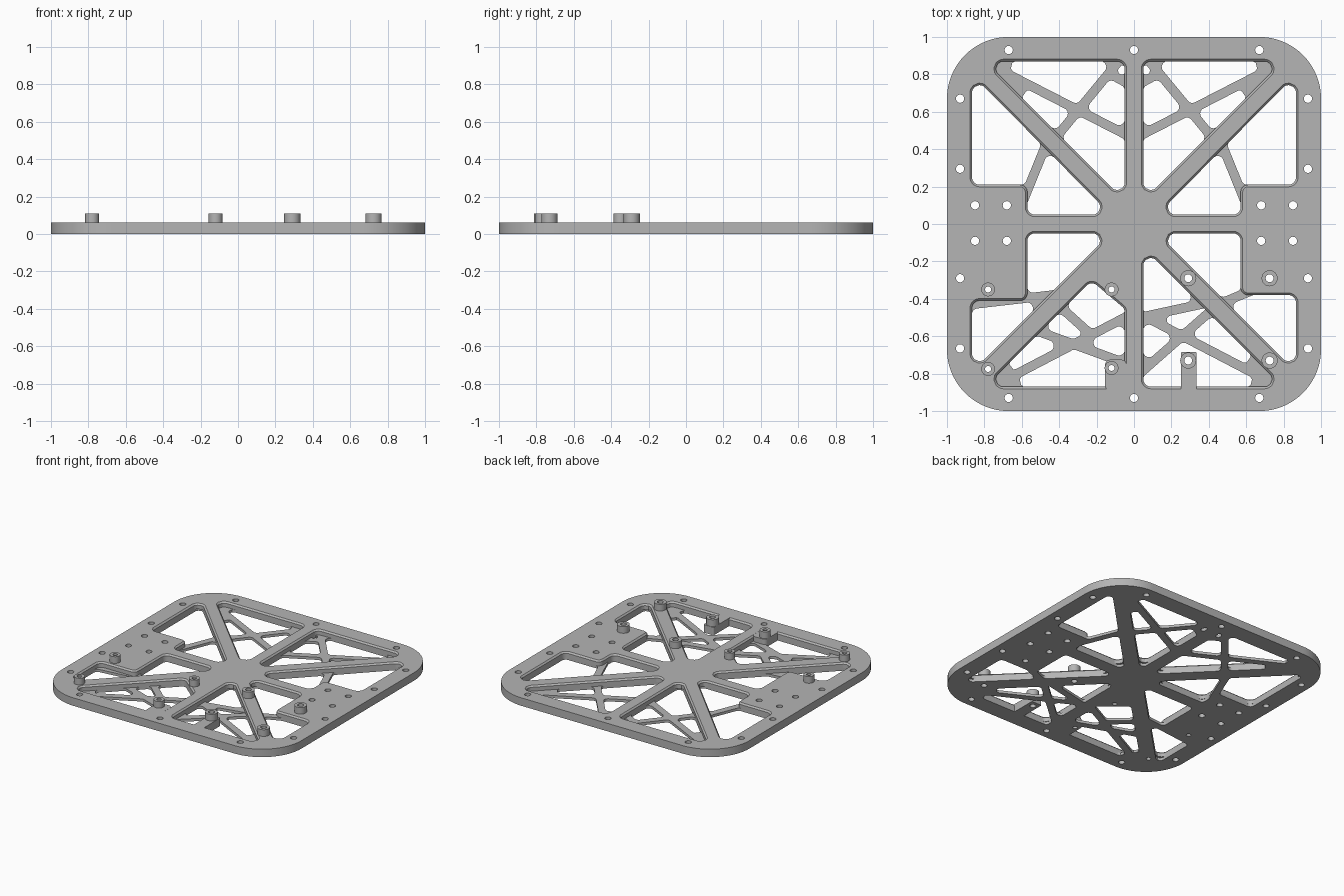
import bpy, bmesh, math
from mathutils import Vector
from mathutils.geometry import intersect_point_line

if "Cube" in bpy.data.objects:
    bpy.data.objects.remove(bpy.data.objects["Cube"])

grey = bpy.data.materials.new("plain grey")
grey.use_nodes = True
grey.diffuse_color = (0.46, 0.46, 0.46, 1)
grey.node_tree.nodes["Principled BSDF"].inputs["Base Color"].default_value = grey.diffuse_color

FLOOR, TOP, POST_TOP = 0.02, 0.06, 0.11


def rounded(points, radius, steps=7):
    """Polygon with every corner turned into an arc."""
    pts = [Vector(p) for p in points]
    out = []
    for i, p in enumerate(pts):
        before, after = pts[i - 1] - p, pts[(i + 1) % len(pts)] - p
        u, v = before.normalized(), after.normalized()
        half = math.acos(max(-1, min(1, u.dot(v)))) / 2
        reach = min(radius / math.tan(half), 0.46 * before.length, 0.46 * after.length)
        if reach < 0.001:
            out.append(p)
            continue
        r = reach * math.tan(half)
        centre = p + (u + v).normalized() * (r / math.sin(half))
        a, b = p + u * reach - centre, p + v * reach - centre
        out += [centre + a.lerp(b, k / steps).normalized() * r for k in range(steps + 1)]
    return out


def circle(x, y, radius, sides=24):
    return [Vector((x + radius * math.cos(k * math.tau / sides),
                    y + radius * math.sin(k * math.tau / sides))) for k in range(sides)]


def box(x0, x1, y0, y1):
    return [(x0, y0), (x1, y0), (x1, y1), (x0, y1)]


def area(loop):
    return sum(loop[i - 1].cross(p) for i, p in enumerate(loop)) / 2


def grown(loop, d):
    side = 1 if area(loop) > 0 else -1
    out = []
    for i, p in enumerate(loop):
        t = (loop[(i + 1) % len(loop)] - p).normalized() + (p - loop[i - 1]).normalized()
        out.append(p + Vector((t.y, -t.x)).normalized() * d * side)
    return out


def solid(name, outline, z0, z1, holes=(), pockets=(), chamfer=0.011):
    """Flat slab with straight holes and pockets chamfered at the top."""
    bm = bmesh.new()
    rims = {z0: [], z1: []}
    jobs = [(loop, 0) for loop in [outline, *holes]] + [(loop, chamfer) for loop in pockets]
    for loop, cut in jobs:
        levels = [(loop, z0), (loop, z1 - cut)]
        if cut:
            levels.append((grown(loop, cut), z1))
        rings = [[bm.verts.new((p.x, p.y, z)) for p in ring] for ring, z in levels]
        for low, high in zip(rings, rings[1:]):
            for i in range(len(low)):
                bm.faces.new((low[i - 1], low[i], high[i], high[i - 1]))
        for ring, z in ((rings[0], z0), (rings[-1], z1)):
            rims[z] += [bm.edges.get((ring[i - 1], ring[i])) for i in range(len(ring))]
    for z, edges in rims.items():
        bmesh.ops.triangle_fill(bm, edges=edges, use_beauty=True,
                                normal=(0, 0, 1 if z == z1 else -1))
    bmesh.ops.recalc_face_normals(bm, faces=bm.faces)
    mesh = bpy.data.meshes.new(name)
    bm.to_mesh(mesh)
    bm.free()
    mesh.materials.append(grey)
    ob = bpy.data.objects.new(name, mesh)
    bpy.context.collection.objects.link(ob)
    bpy.ops.object.select_all(action="DESELECT")
    ob.select_set(True)
    bpy.context.view_layer.objects.active = ob
    bpy.ops.object.shade_smooth_by_angle(angle=math.radians(30))
    return ob


def clip(poly, origin, normal, gap):
    """Part of a polygon more than gap beyond a line."""
    out = []
    for i, q in enumerate(poly):
        p = poly[i - 1]
        dp, dq = (p - origin).dot(normal) - gap, (q - origin).dot(normal) - gap
        if dp * dq < 0:
            out.append(p.lerp(q, dp / (dp - dq)))
        if dq >= 0:
            out.append(q)
    return [p for i, p in enumerate(out) if (p - out[i - 1]).length > 0.006]


def inside(p, poly):
    hit = False
    for i, b in enumerate(poly):
        a = poly[i - 1]
        if (a.y > p.y) != (b.y > p.y) and p.x < a.x + (b.x - a.x) * (p.y - a.y) / (b.y - a.y):
            hit = not hit
    return hit


def openings(pocket, struts, width=0.05):
    """Cells left in a pocket once struts cross it."""
    cells = [[Vector(p) for p in pocket]]
    for x0, y0, x1, y1 in struts:
        a, b = Vector((x0, y0)), Vector((x1, y1))
        d = (b - a).normalized()
        n = Vector((-d.y, d.x))
        result = []
        for cell in cells:
            if any(inside(a.lerp(b, k / 20), cell) for k in range(1, 20)):
                result += [clip(cell, a, s * n, width / 2) for s in (1, -1)]
            else:
                result.append(cell)
        cells = [c for c in result if len(c) > 2 and abs(area(c)) > 0.0015]
    return [rounded(c, 0.03) for c in cells]


def flip(points):
    return [(-x, y) for x, y in points]


def flip_struts(struts):
    return [(-a, b, -c, d) for a, b, c, d in struts]


# Pockets between the ribs, each with the thin struts that cross its floor
back_inner = [(-0.05, 0.87), (-0.05, 0.125), (-0.795, 0.87)]
back_inner_struts = [(-0.75, 0.84, -0.04, 0.476), (-0.09, 0.86, -0.42, 0.46),
                     (-0.16, 0.82, -0.04, 0.755)]
back_outer = [(-0.866, 0.8), (-0.125, 0.05), (-0.57, 0.05), (-0.57, 0.21), (-0.866, 0.21)]
back_outer_struts = [(-0.46, 0.45, -0.59, 0.13)]
pockets = [
    (back_inner, back_inner_struts), (flip(back_inner), flip_struts(back_inner_struts)),
    (back_outer, back_outer_struts), (flip(back_outer), flip_struts(back_outer_struts)),
    # front, right-hand side
    ([(-0.57, -0.05), (-0.125, -0.05), (-0.866, -0.79), (-0.866, -0.41), (-0.57, -0.41)],
     [(-0.87, -0.43), (-0.35, -0.37)] and [(-0.87, -0.43, -0.35, -0.37)]),
    ([(-0.228, -0.303), (-0.05, -0.453), (-0.05, -0.87), (-0.795, -0.87)],
     [(-0.72, -0.85, -0.03, -0.49), (-0.55, -0.56, -0.03, -0.75), (-0.42, -0.42, -0.22, -0.6)]),
    # front, left-hand side
    ([(0.57, -0.05), (0.125, -0.05), (0.866, -0.79), (0.866, -0.38), (0.57, -0.38)],
     [(0.4, -0.45, 0.62, -0.36)]),
    ([(0.05, -0.125), (0.795, -0.87), (0.05, -0.87)],
     [(0.03, -0.48, 0.74, -0.85), (0.03, -0.8, 0.45, -0.43), (0.03, -0.5, 0.4, -0.42)]),
]
rib_pockets = [rounded(p, 0.04) for p, s in pockets]
floor_cells = [cell for p, s in pockets for cell in openings(p, s)]

# Standoff positions: the small set and the large set
small, small_bore = [(-0.78, -0.35), (-0.12, -0.35), (-0.78, -0.775), (-0.12, -0.77)], 0.016
large, large_bore = [(0.29, -0.29), (0.725, -0.29), (0.725, -0.73), (0.29, -0.73)], 0.021

# Screw holes round the rim and in the two side pads
screws = [(x, y) for y in (0.93, -0.93) for x in (-0.67, 0, 0.67)]
for side in (-1, 1):
    screws += [(side * 0.93, y) for y in (0.67, 0.295, -0.29, -0.665)]
    screws += [(side * x, y) for x in (0.68, 0.85) for y in (0.1, -0.09)]
bores = [circle(x, y, 0.022) for x, y in screws]
bores += [circle(x, y, small_bore) for x, y in small[:3]]
bores += [circle(x, y, large_bore) for x, y in large[:3]]

# Main plate: thin strutted floor with the ribbed frame on it
outline = rounded(box(-1, 1, -1, 1), 0.33, 24)
solid("strut_floor", outline, 0, FLOOR, holes=bores + floor_cells)
solid("ribbed_frame", outline, FLOOR, TOP, holes=bores, pockets=rib_pockets)

# Blocks that carry the two standoffs standing inside pockets
solid("corner_block", rounded(box(-0.155, -0.04, -0.89, -0.725), 0.03), 0, TOP,
      holes=[circle(*small[3], small_bore)])
solid("tab_block", rounded(box(0.25, 0.335, -0.89, -0.685), 0.008), 0, TOP,
      holes=[circle(*large[3], large_bore)])

# Hollow standoffs
for label, spots, radius, bore in (("small", small, 0.037, small_bore),
                                   ("large", large, 0.043, large_bore)):
    for x, y in spots:
        solid(label + "_standoff", circle(x, y, radius), TOP, POST_TOP,
              holes=[circle(x, y, bore)])
